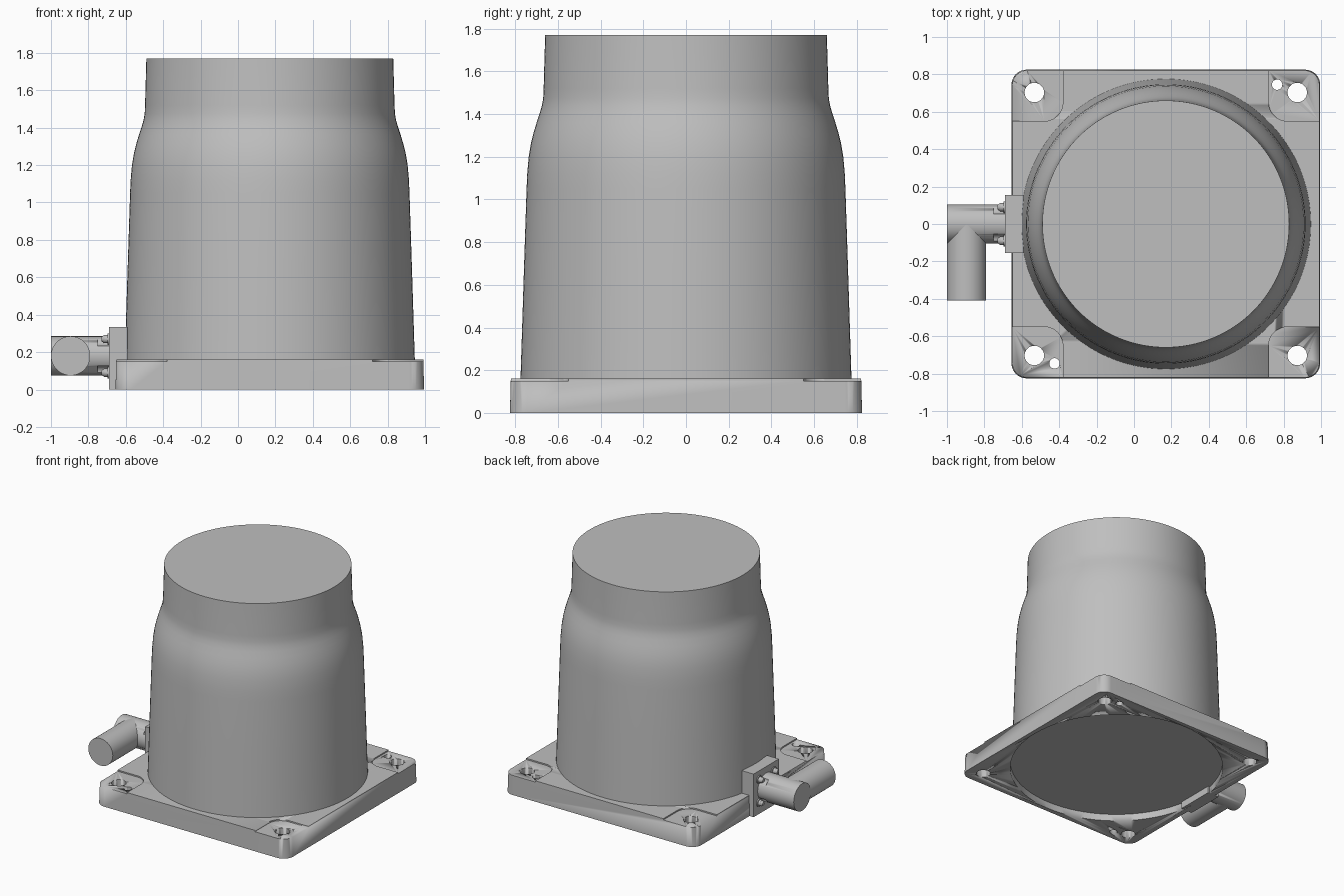
import bpy, bmesh
from math import pi, cos, sin, radians
from mathutils import Vector, Matrix

if "Cube" in bpy.data.objects:
    bpy.data.objects.remove(bpy.data.objects["Cube"], do_unlink=True)

metal = bpy.data.materials.new("plain grey")
metal.use_nodes = True
metal.diffuse_color = (0.52, 0.52, 0.52, 1)
metal.node_tree.nodes["Principled BSDF"].inputs["Base Color"].default_value = (0.52, 0.52, 0.52, 1)

CX = 0.17        # centre of the body and base
HALF = 0.825     # half width of the base
TOP = 0.16       # top of the base
PIPE_Z = 0.18
PIPE_R = 0.105


def finish(name, bm, angle=35):
    bmesh.ops.recalc_face_normals(bm, faces=bm.faces)
    mesh = bpy.data.meshes.new(name)
    bm.to_mesh(mesh)
    bm.free()
    mesh.materials.append(metal)
    ob = bpy.data.objects.new(name, mesh)
    bpy.context.collection.objects.link(ob)
    bpy.ops.object.select_all(action="DESELECT")
    ob.select_set(True)
    bpy.context.view_layer.objects.active = ob
    bpy.ops.object.shade_smooth_by_angle(angle=radians(angle))
    return ob


def rounded_box(name, lo, hi, radius=0.0, draft=1.0):
    """Box from corner to corner with rounded upright edges and a drafted top."""
    lo, hi = Vector(lo), Vector(hi)
    mid = (lo + hi) / 2
    bm = bmesh.new()
    bmesh.ops.create_cube(bm, size=1)
    bmesh.ops.scale(bm, vec=hi - lo, verts=bm.verts)
    if radius:
        upright = [e for e in bm.edges
                   if abs(e.verts[0].co.z - e.verts[1].co.z) > 1e-4]
        bmesh.ops.bevel(bm, geom=upright, offset=radius, segments=10,
                        profile=0.5, affect="EDGES")
    for v in bm.verts:
        if v.co.z > 0:
            v.co.x *= draft
            v.co.y *= draft
    bmesh.ops.translate(bm, vec=mid, verts=bm.verts)
    return finish(name, bm)


def cylinder(name, start, end, radius, end_radius=None, segments=48):
    start, end = Vector(start), Vector(end)
    axis = end - start
    turn = Vector((0, 0, 1)).rotation_difference(axis).to_matrix().to_4x4()
    bm = bmesh.new()
    bmesh.ops.create_cone(bm, cap_ends=True, segments=segments, radius1=radius,
                          radius2=radius if end_radius is None else end_radius,
                          depth=axis.length,
                          matrix=Matrix.Translation((start + end) / 2) @ turn)
    return finish(name, bm)


def cut(target, cutter):
    cutter.hide_render = True
    mod = target.modifiers.new(cutter.name, "BOOLEAN")
    mod.operation = "DIFFERENCE"
    mod.solver = "EXACT"
    mod.object = cutter
    bpy.ops.object.select_all(action="DESELECT")
    target.select_set(True)
    bpy.context.view_layer.objects.active = target
    bpy.ops.object.modifier_apply(modifier=mod.name)
    bpy.data.objects.remove(cutter, do_unlink=True)


# Base plate with corner pockets, mounting holes and an underside recess
base = rounded_box("base_plate", (CX - HALF, -HALF, 0), (CX + HALF, HALF, TOP), 0.08, 0.995)
for sx in (-1, 1):
    for sy in (-1, 1):
        xs = sorted((CX + sx * 0.55, CX + sx * 1.1))
        ys = sorted((sy * 0.55, sy * 1.1))
        cut(base, rounded_box("pocket_cutter", (xs[0], ys[0], TOP - 0.01),
                              (xs[1], ys[1], TOP + 0.1), 0.1))
        x, y = CX + sx * 0.703, sy * 0.703
        cut(base, cylinder("hole_cutter", (x, y, -0.1), (x, y, 0.3), 0.052))
for s in (-1, 1):
    x, y = CX + s * 0.595, s * 0.745
    cut(base, cylinder("small_hole_cutter", (x, y, -0.1), (x, y, 0.3), 0.028, segments=24))
cut(base, cylinder("recess_cutter", (CX, 0, -0.1), (CX, 0, 0.055), 0.79, segments=128))

# Tapered body with a soft shoulder and a narrower neck
profile = [(0.776, TOP - 0.02), (0.76, 0.65), (0.747, 1.05), (0.744, 1.12), (0.737, 1.2),
           (0.727, 1.26), (0.715, 1.31), (0.7, 1.36), (0.685, 1.405), (0.675, 1.44),
           (0.669, 1.475), (0.667, 1.52), (0.66, 1.77)]
bm = bmesh.new()
SIDES = 128
rings = [[bm.verts.new((CX + r * cos(2 * pi * i / SIDES), r * sin(2 * pi * i / SIDES), z))
          for i in range(SIDES)] for r, z in profile]
for a, b in zip(rings, rings[1:]):
    for i in range(SIDES):
        j = (i + 1) % SIDES
        bm.faces.new((a[i], a[j], b[j], b[i]))
bm.faces.new(rings[-1])
bm.faces.new(rings[0][::-1])
finish("body", bm)

# Side connector: flange block and two crossing pipes
rounded_box("connector_flange", (-0.69, -0.155, 0), (-0.59, 0.155, 0.335))
pipe = cylinder("connector_pipe", (-0.68, 0, PIPE_Z), (-1, 0, PIPE_Z), PIPE_R, segments=64)
cylinder("outlet_pipe", (-0.895, 0, PIPE_Z), (-0.895, -0.41, PIPE_Z), PIPE_R, segments=64)

# Flange screws sitting in clearance notches of the pipe
for sy in (-1, 1):
    for sz in (-1, 1):
        y, z = sy * 0.09, PIPE_Z + sz * 0.09
        cut(pipe, cylinder("notch_cutter", (-0.69, y, z), (-0.75, y, z), 0.036, segments=32))
        cylinder("screw_washer", (-0.685, y, z), (-0.698, y, z), 0.03, segments=24)
        cylinder("screw_head", (-0.695, y, z), (-0.715, y, z), 0.022, segments=24)
        cylinder("screw_crown", (-0.715, y, z), (-0.73, y, z), 0.022, 0.012, segments=24)
